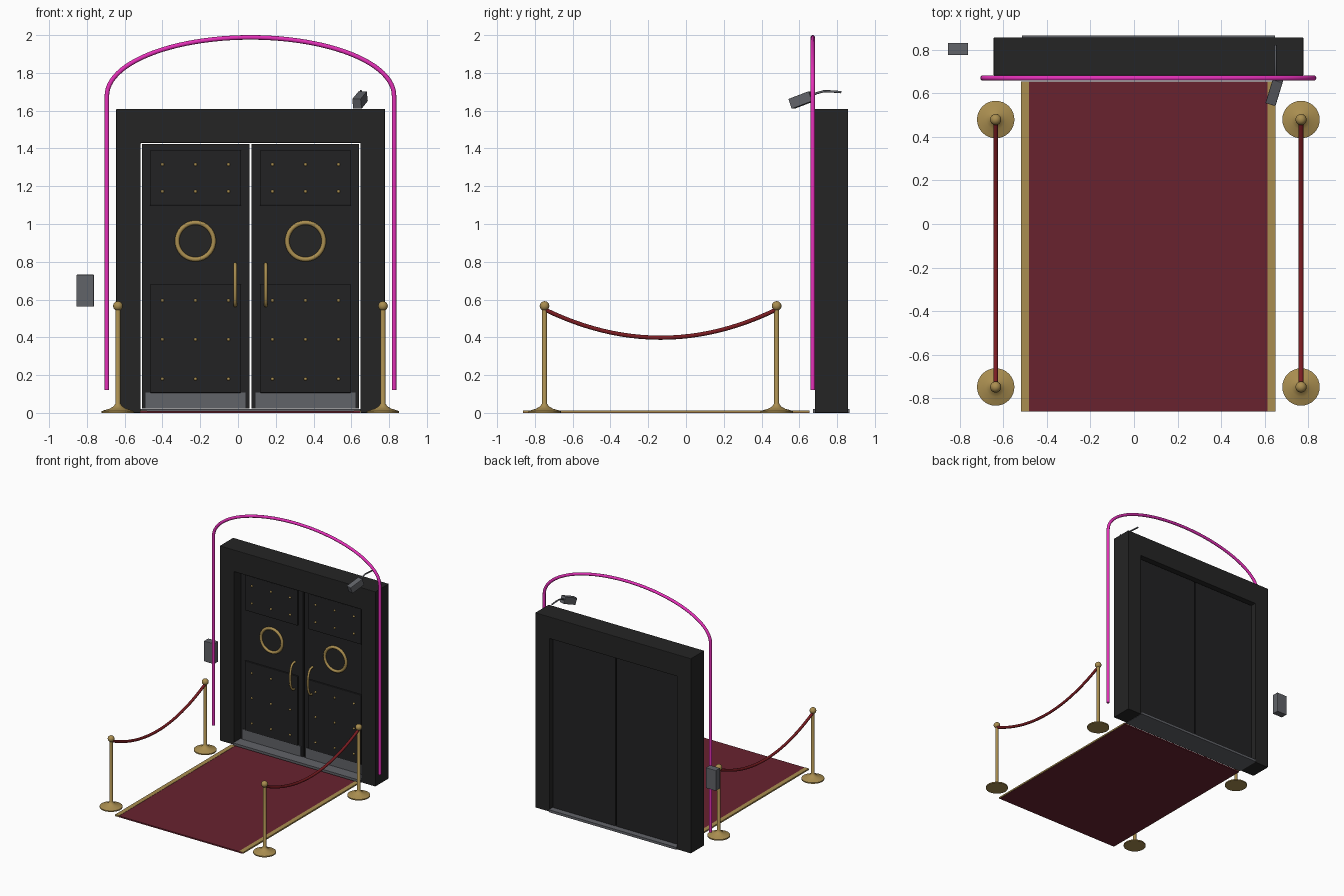
import bpy, bmesh, math
from mathutils import Vector, Euler

if "Cube" in bpy.data.objects:
    bpy.data.objects.remove(bpy.data.objects["Cube"])

CX = 0.066          # centre line of the doorway


def mat(name, r, g, b):
    m = bpy.data.materials.new(name)
    m.diffuse_color = (r, g, b, 1)
    m.use_nodes = True
    m.node_tree.nodes["Principled BSDF"].inputs["Base Color"].default_value = m.diffuse_color
    return m


BLACK = mat("frame black", 0.018, 0.018, 0.018)
DOOR = mat("door black", 0.016, 0.016, 0.017)
GOLD = mat("brass", 0.40, 0.27, 0.08)
STEEL = mat("grey metal", 0.12, 0.125, 0.14)
CARPET = mat("carpet red", 0.14, 0.016, 0.028)
ROPE = mat("rope red", 0.20, 0.012, 0.016)
PINK = mat("neon pink", 0.78, 0.03, 0.48)


def finish(name, bm, m, smooth=False):
    bmesh.ops.recalc_face_normals(bm, faces=bm.faces)
    me = bpy.data.meshes.new(name)
    bm.to_mesh(me)
    bm.free()
    ob = bpy.data.objects.new(name, me)
    bpy.context.collection.objects.link(ob)
    me.materials.append(m)
    if smooth:
        bpy.ops.object.select_all(action='DESELECT')
        ob.select_set(True)
        bpy.context.view_layer.objects.active = ob
        bpy.ops.object.shade_smooth_by_angle(angle=math.radians(40))
    return ob


def box(name, x, y, z, m, bevel=0.0, rot=None):
    """Box from (min, max) pairs, optionally turned about its centre."""
    bm = bmesh.new()
    bmesh.ops.create_cube(bm, size=1)
    for v in bm.verts:
        v.co = Vector((v.co.x * (x[1] - x[0]), v.co.y * (y[1] - y[0]), v.co.z * (z[1] - z[0])))
    if bevel:
        bmesh.ops.bevel(bm, geom=bm.edges[:], offset=bevel, segments=2, profile=0.5, affect='EDGES')
    ob = finish(name, bm, m)
    ob.location = (sum(x) / 2, sum(y) / 2, sum(z) / 2)
    if rot:
        ob.rotation_euler = rot
    return ob


def lathe(name, profile, loc, m, rot=(0, 0, 0), steps=32, closed=False):
    """Spin an (r, z) profile about z."""
    bm = bmesh.new()
    vs = [bm.verts.new((r, 0, z)) for r, z in profile]
    es = [bm.edges.new(p) for p in zip(vs, vs[1:])]
    if closed:
        es.append(bm.edges.new((vs[-1], vs[0])))
    bmesh.ops.spin(bm, geom=vs + es, cent=(0, 0, 0), axis=(0, 0, 1), angle=math.tau, steps=steps)
    bmesh.ops.remove_doubles(bm, verts=bm.verts, dist=1e-5)
    ob = finish(name, bm, m, True)
    ob.location, ob.rotation_euler = loc, rot
    return ob


def tube(name, pts, radius, m, sides=12):
    """Round tube along points lying in one plane."""
    pts = [Vector(p) for p in pts]
    bm = bmesh.new()
    rings = []
    side = next(n for n in ((b - a).cross(c - b) for a, b, c in zip(pts, pts[1:], pts[2:]))
                if n.length > 1e-7).normalized()
    for i, p in enumerate(pts):
        t = (pts[min(i + 1, len(pts) - 1)] - pts[max(i - 1, 0)]).normalized()
        up = side.cross(t)
        rings.append([bm.verts.new(p + radius * (side * math.cos(k * math.tau / sides)
                                                 + up * math.sin(k * math.tau / sides)))
                      for k in range(sides)])
    for a, b in zip(rings, rings[1:]):
        for k in range(sides):
            bm.faces.new((a[k], a[(k + 1) % sides], b[(k + 1) % sides], b[k]))
    bm.faces.new(rings[0])
    bm.faces.new(rings[-1])
    return finish(name, bm, m, True)


# Door frame: U-shaped profile pushed back
bm = bmesh.new()
L, R, iL, iR, T, iT = -0.645, 0.778, -0.515, 0.648, 1.61, 1.43
f = bm.faces.new([bm.verts.new((x, 0.682, z)) for x, z in
                  ((L, 0), (L, T), (R, T), (R, 0), (iR, 0), (iR, iT), (iL, iT), (iL, 0))])
ext = bmesh.ops.extrude_face_region(bm, geom=[f])
bmesh.ops.translate(bm, vec=(0, 0.176, 0), verts=[v for v in ext['geom'] if isinstance(v, bmesh.types.BMVert)])
frame = finish("door_frame", bm, BLACK)
bev = frame.modifiers.new("bevel", 'BEVEL')
bev.width, bev.segments = 0.004, 2

box("threshold", (iL, iR), (0.672, 0.866), (0, 0.02), STEEL)

# Door leaves with panels, studs, porthole ring, kick plate and handle
F = 0.765           # front face of the leaves
for s, side in ((-1, "left"), (1, "right")):
    def span(a, b):
        return tuple(sorted((CX + s * a, CX + s * b)))
    mid = CX + s * 0.2915
    box(side + "_door_leaf", span(0.006, 0.575), (F, 0.82), (0.022, 1.423), DOOR)
    for part, z in (("upper", (1.098, 1.39)), ("lower", (0.106, 0.68))):
        box(f"{side}_{part}_panel", span(0.05, 0.533), (F - 0.012, F + 0.005), z, DOOR, 0.004)
    box(side + "_kick_plate", span(0.026, 0.556), (F - 0.007, F + 0.005), (0.024, 0.108), STEEL)
    bm = bmesh.new()
    for dx in (-0.175, 0, 0.175):
        for z in (1.315, 1.172, 0.595, 0.389, 0.18):
            new = bmesh.ops.create_uvsphere(bm, u_segments=10, v_segments=6, radius=0.009)['verts']
            bmesh.ops.translate(bm, vec=(mid + dx, F - 0.012, z), verts=new)
    finish(side + "_studs", bm, GOLD, True)
    ring = [(0.097 + 0.012 * math.cos(a * math.tau / 12), 0.012 * math.sin(a * math.tau / 12)) for a in range(12)]
    lathe(side + "_porthole_ring", ring, (mid, F - 0.004, 0.91), GOLD, (math.pi / 2, 0, 0), 40, True)
    lathe(side + "_porthole_glass", [(0, 0.004), (0.095, 0.004), (0.095, 0)], (mid, F, 0.91), BLACK,
          (math.pi / 2, 0, 0), 40)
    hp = [(CX + s * 0.081, F + 0.002 - 0.065 * math.sin(t * math.pi / 16) ** 0.6,
           0.678 - 0.111 * math.cos(t * math.pi / 16)) for t in range(17)]
    tube(side + "_handle", hp, 0.009, GOLD)

# Neon arch: two straight legs and a half ellipse
arch = [(CX - 0.76, 0.671, 0.12)]
arch += [(CX - 0.76 * math.cos(t * math.pi / 48), 0.671, 1.68 + 0.308 * math.sin(t * math.pi / 48))
         for t in range(49)]
arch += [(CX + 0.76, 0.671, 0.12)]
tube("neon_arch", arch, 0.012, PINK)

# Carpet with brass edging
box("carpet", (-0.515, 0.645), (-0.862, 0.655), (0, 0.011), CARPET)
for x in (-0.52, 0.613):
    box("carpet_edging", (x, x + 0.037), (-0.862, 0.655), (0.001, 0.013), GOLD)

# Rope barriers
ball = [(0.0255 * math.sin(a), 0.566 - 0.0255 * math.cos(a))
        for a in [0.5 + (math.pi - 0.5) * i / 10 for i in range(11)]]
post = [(0, 0), (0.086, 0), (0.086, 0.009), (0.07, 0.015), (0.045, 0.022), (0.024, 0.034), (0.013, 0.05)]
Y0, Y1 = -0.749, 0.48
for x in (CX - 0.7015, CX + 0.7015):
    for y in (Y0, Y1):
        lathe("barrier_post", post + [(0.013, 0.54)] + ball, (x, y, 0), GOLD)
    rope = [(x, (Y0 + Y1) / 2 + (Y1 - Y0) / 2 * t / 12, 0.398 + 0.15 * (t / 12) ** 2) for t in range(-12, 13)]
    tube("barrier_rope", rope, 0.011, ROPE)

# Security camera on its curved arm, and wall intercom
box("security_camera", (0.622, 0.670), (0.551, 0.671), (1.628, 1.684), STEEL, 0.003,
    Euler((math.radians(20), 0, math.radians(-17))))
tube("camera_arm", [(0.65, 0.65, 1.67), (0.65, 0.69, 1.692), (0.65, 0.73, 1.703), (0.65, 0.77, 1.702),
                    (0.65, 0.822, 1.698)], 0.006, STEEL)
box("intercom_box", (-0.855, -0.763), (0.776, 0.832), (0.563, 0.732), STEEL, 0.003)
